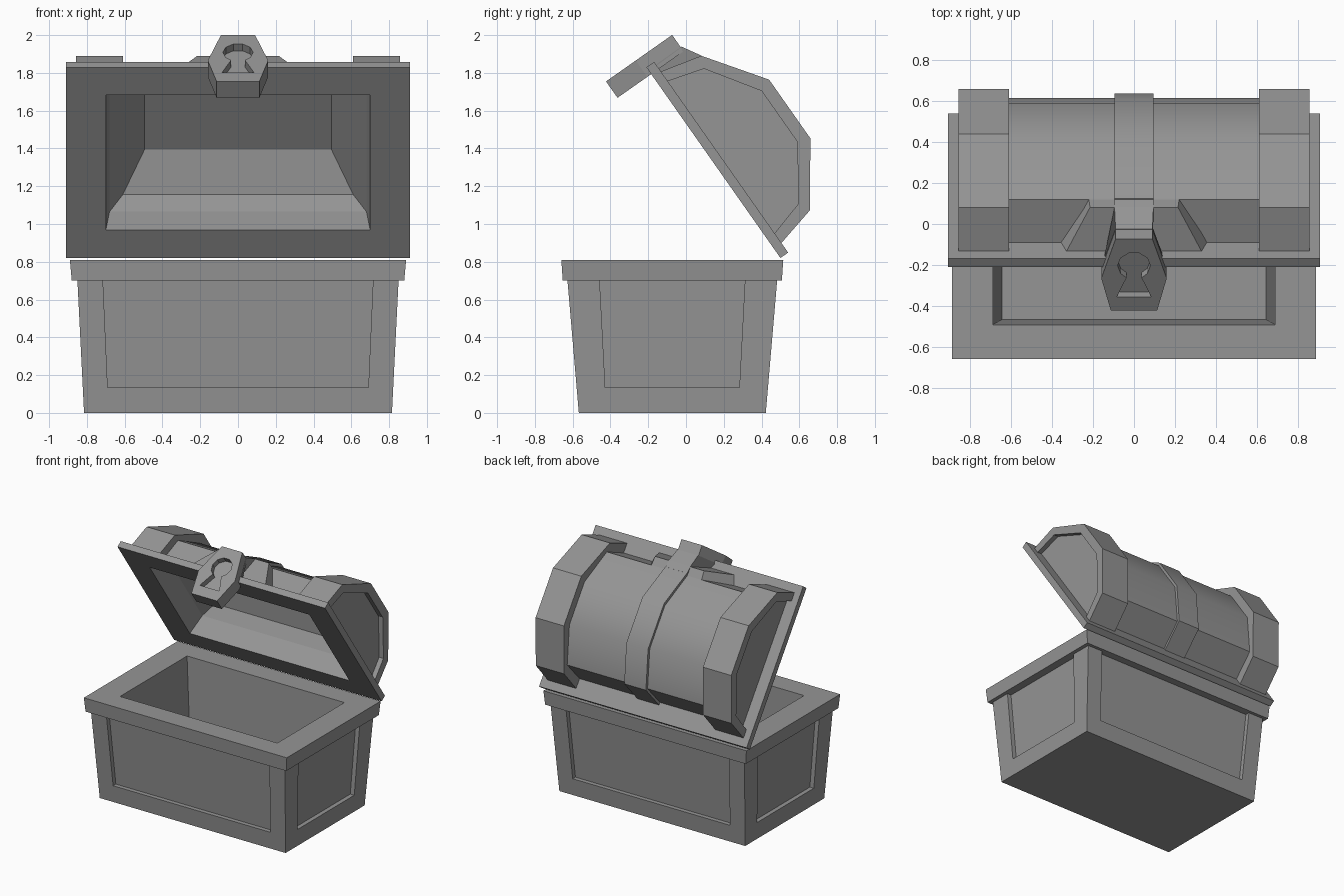
import bpy, bmesh, math
from mathutils import Vector

if "Cube" in bpy.data.objects:
    bpy.data.objects.remove(bpy.data.objects["Cube"], do_unlink=True)

grey = bpy.data.materials.new("stone grey")
grey.use_nodes = True
grey.diffuse_color = (0.3, 0.3, 0.3, 1)
grey.node_tree.nodes["Principled BSDF"].inputs["Base Color"].default_value = (0.3, 0.3, 0.3, 1)

BASE_Y = -0.0725     # middle of the box front to back
MID = 0.617          # middle of the lid, measured from the hinge
HINGE = Vector((0, 0.50, 0.82))
ALONG = Vector((0, -0.575, 0.818))    # hinge to front edge of the open lid
OUT = Vector((0, 0.818, 0.575))       # away from the lid opening


def box_space(x, y, z):
    return Vector((x, BASE_Y + y, z))


def lid_space(x, s, t):
    return HINGE + Vector((x, 0, 0)) + ALONG * (MID + s) + OUT * t


def loft(name, rings, space, closed=True, caps=(True, True), solid=True, joined=False):
    """Skin a list of equal-length rings of points."""
    bm = bmesh.new()
    rows = [[bm.verts.new(space(*p)) for p in ring] for ring in rings]
    n = len(rows[0])
    pairs = list(zip(rows, rows[1:])) + ([(rows[-1], rows[0])] if joined else [])
    for a, b in pairs:
        for i in range(n if closed else n - 1):
            j = (i + 1) % n
            bm.faces.new((a[i], a[j], b[j], b[i]))
    if caps[0]:
        bm.faces.new(rows[0][::-1])
    if caps[1]:
        bm.faces.new(rows[-1])
    if solid:
        bmesh.ops.recalc_face_normals(bm, faces=bm.faces)
    mesh = bpy.data.meshes.new(name)
    bm.to_mesh(mesh)
    bm.free()
    mesh.materials.append(grey)
    obj = bpy.data.objects.new(name, mesh)
    bpy.context.collection.objects.link(obj)
    return obj


def rect(hx, hy, z):
    return [(-hx, -hy, z), (hx, -hy, z), (hx, hy, z), (-hx, hy, z)]


def carve(obj, cutters):
    """Cut solids out of an object and drop the cutters."""
    for c in cutters:
        m = obj.modifiers.new("cut", 'BOOLEAN')
        m.operation, m.solver, m.object = 'DIFFERENCE', 'EXACT', c
    dg = bpy.context.evaluated_depsgraph_get()
    obj_mesh = bpy.data.meshes.new_from_object(obj.evaluated_get(dg))
    obj.modifiers.clear()
    obj.data = obj_mesh
    for c in cutters:
        bpy.data.objects.remove(c, do_unlink=True)


# Box body: tapered walls, hollow inside
body = loft("box_body", [rect(0.815, 0.495, 0), rect(0.85, 0.555, 0.70),
                         rect(0.683, 0.416, 0.70), rect(0.645, 0.395, 0.10)], box_space)

# Sunken panels on the four walls
cutters = []
for side in (-1, 1):
    def long_ring(w, d, z):
        return [(-w, side * d, z), (w, side * d, z), (w, side * 0.7, z), (-w, side * 0.7, z)]

    def short_ring(w, d, z):
        return [(side * d, -w, z), (side * d, w, z), (side, w, z), (side, -w, z)]
    cutters.append(loft("panel_cut", [long_ring(0.69, 0.472, 0.135),
                                      long_ring(0.717, 0.524, 0.75)], box_space))
    cutters.append(loft("panel_cut", [short_ring(0.355, 0.787, 0.135),
                                      short_ring(0.387, 0.8175, 0.75)], box_space))
carve(body, cutters)

# Overhanging rim of the box
loft("box_rim", [rect(0.683, 0.416, 0.70), rect(0.88, 0.58, 0.70), rect(0.89, 0.5875, 0.81),
                 rect(0.69, 0.42, 0.81)], box_space, caps=(False, False), joined=True)

# Lid plate with its opening and hollow lining
loft("lid_plate_and_lining",
     [rect(0.75, 0.47, 0.05), rect(0.91, MID, 0.05), rect(0.91, MID, 0), rect(0.70, 0.437, 0),
      rect(0.68, 0.43, 0.16), rect(0.61, 0.39, 0.26), rect(0.495, 0.19, 0.39)],
     lid_space, caps=(False, True), solid=False)


# Arched lid profiles, each given by its right half
def arch(x, half):
    return [(x, -s, t) for s, t in half] + [(x, s, t) for s, t in reversed(half)]


BARREL = [(0.48, 0.05), (0.432, 0.273), (0.164, 0.427)]
BAND = [(0.555, 0.05), (0.50, 0.273), (0.19, 0.494)]
PANEL = [(0.492, 0.05), (0.436, 0.245), (0.164, 0.427)]
STRAP = [(0.50, 0.05), (0.447, 0.288), (0.175, 0.447)]

# Barrel, end bands and sunken end panels in one skin
steps = [(0.61, BARREL), (0.61, BAND), (0.858, BAND), (0.858, PANEL), (0.82, PANEL)]
shell = loft("lid_shell", [arch(-x, h) for x, h in reversed(steps)] + [arch(x, h) for x, h in steps],
             lid_space, closed=False, solid=False)

# Middle strap over the barrel
strap = loft("lid_strap", [arch(x, h) for x, h in
                           ((-0.095, BARREL), (-0.095, STRAP), (0.095, STRAP), (0.095, BARREL))],
             lid_space, closed=False, caps=(False, False), solid=False)

# Flared plate behind the lock
loft("lock_backing", [
    [(-0.363, 0.46, 0.05), (0.363, 0.46, 0.05), (0.33, 0.555, 0.05), (-0.33, 0.555, 0.05)],
    [(-0.222, 0.41, 0.273), (0.222, 0.41, 0.273), (0.215, 0.50, 0.273), (-0.215, 0.50, 0.273)]],
    lid_space)

# Hasp from strap to lock
loft("hasp", [
    [(-0.095, 0.42, 0.05), (0.095, 0.42, 0.05), (0.095, 0.42, 0.29), (-0.095, 0.42, 0.29)],
    [(-0.095, 0.50, 0.05), (0.095, 0.50, 0.05), (0.095, 0.50, 0.274), (-0.095, 0.50, 0.274)],
    [(-0.15, 0.60, 0.02), (0.15, 0.60, 0.02), (0.09, 0.60, 0.215), (-0.09, 0.60, 0.215)]],
    lid_space)


# Six-sided lock with a sunken keyhole
def lock_ring(half, s):
    return [(x, s, t) for x, t in half] + [(-x, s, t) for x, t in reversed(half)]


LOCK = [(0.09, 0.21), (0.16, -0.025), (0.113, -0.218)]
lock = loft("lock", [lock_ring(LOCK, 0.573), lock_ring(LOCK, 0.679)], lid_space)
KEY = [(0.08 * math.sin(a), 0.05 + 0.08 * math.cos(a))
       for a in (math.radians(d) for d in (18, 54, 90, 126, 153))] + [(0.085, -0.137)]
carve(lock, [loft("key_cut", [lock_ring(KEY, 0.635), lock_ring(KEY, 0.75)], lid_space)])

# Smooth only the gentle arch bends
for obj in (shell, strap):
    bpy.ops.object.select_all(action='DESELECT')
    obj.select_set(True)
    bpy.context.view_layer.objects.active = obj
    bpy.ops.object.shade_smooth_by_angle(angle=math.radians(32))
